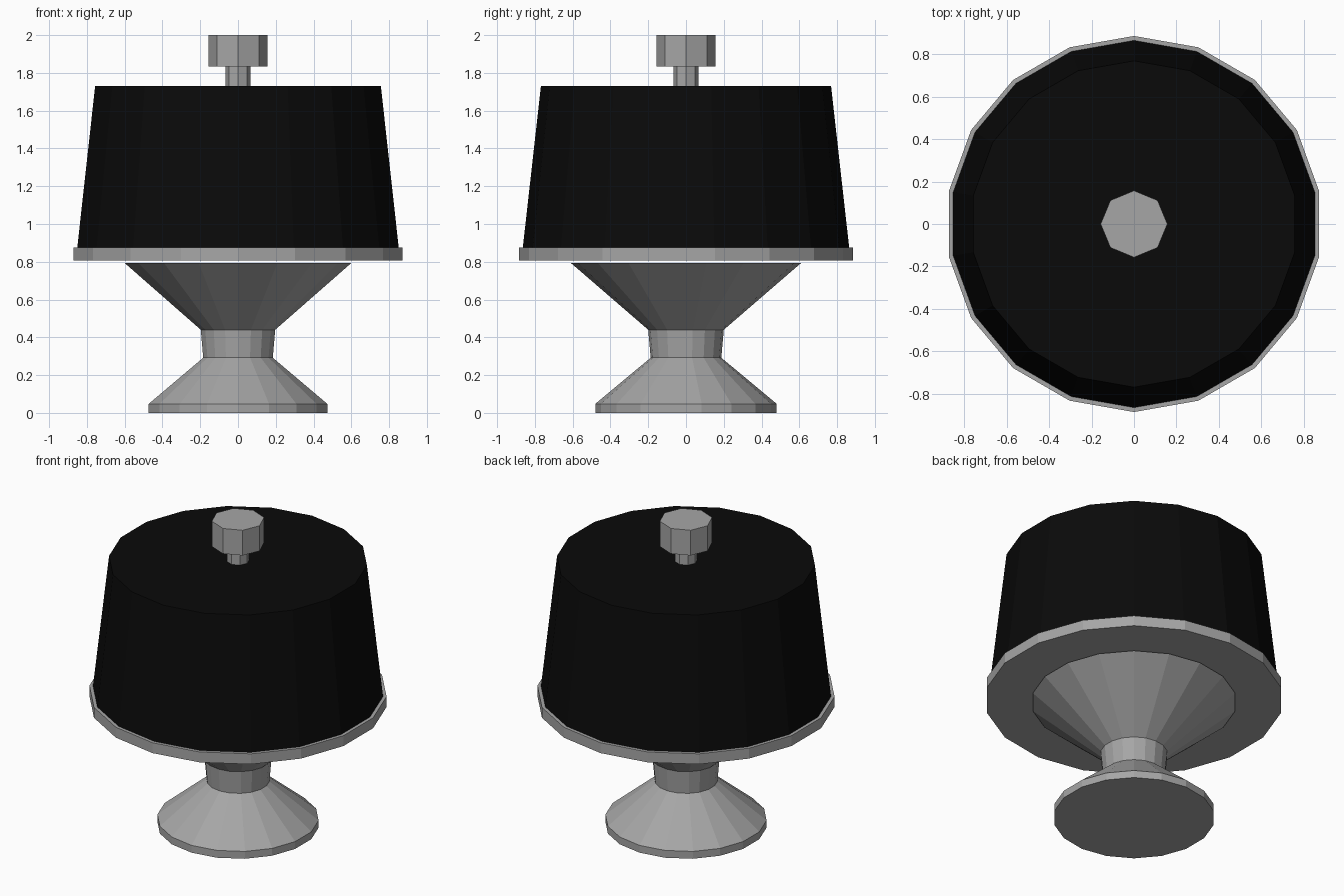
import bpy, bmesh, math

if "Cube" in bpy.data.objects:
    bpy.data.objects.remove(bpy.data.objects["Cube"])


def material(name, value):
    m = bpy.data.materials.new(name)
    m.diffuse_color = (value, value, value, 1)
    m.use_nodes = True
    m.node_tree.nodes["Principled BSDF"].inputs["Base Color"].default_value = m.diffuse_color
    return m


grey = material("grey metal", 0.38)
black = material("black cover", 0.003)


def lathe(name, profile, sides, mat, cap_bottom=True):
    """Flat-faced revolve of (radius, z) points, first vertex on +y."""
    bm = bmesh.new()
    rings = []
    for r, z in profile:
        ring = []
        for i in range(sides):
            a = math.pi / 2 + 2 * math.pi * i / sides
            ring.append(bm.verts.new((r * math.cos(a), r * math.sin(a), z)))
        rings.append(ring)
    for lo, hi in zip(rings, rings[1:]):
        for i in range(sides):
            j = (i + 1) % sides
            bm.faces.new((lo[i], lo[j], hi[j], hi[i]))
    bm.faces.new(rings[-1])
    if cap_bottom:
        bm.faces.new(rings[0][::-1])
    mesh = bpy.data.meshes.new(name)
    bm.to_mesh(mesh)
    bm.free()
    mesh.materials.append(mat)
    ob = bpy.data.objects.new(name, mesh)
    bpy.context.collection.objects.link(ob)
    return ob


# Pedestal: foot rim, sloped foot, neck and flaring support
lathe("pedestal", [(0.48, 0), (0.48, 0.048), (0.187, 0.292),
                   (0.2, 0.44), (0.61, 0.794)], 18, grey)
# Flat serving plate, floating just above the support
lathe("plate", [(0.885, 0.807), (0.885, 0.875)], 18, grey)
# Tapered cover standing on the plate
lathe("cover", [(0.864, 0.875), (0.768, 1.73)], 18, black, cap_bottom=False)
# Handle on the cover
lathe("handle_stem", [(0.067, 1.728), (0.067, 1.835)], 8, grey)
lathe("handle_knob", [(0.157, 1.835), (0.157, 2.0)], 8, grey)
